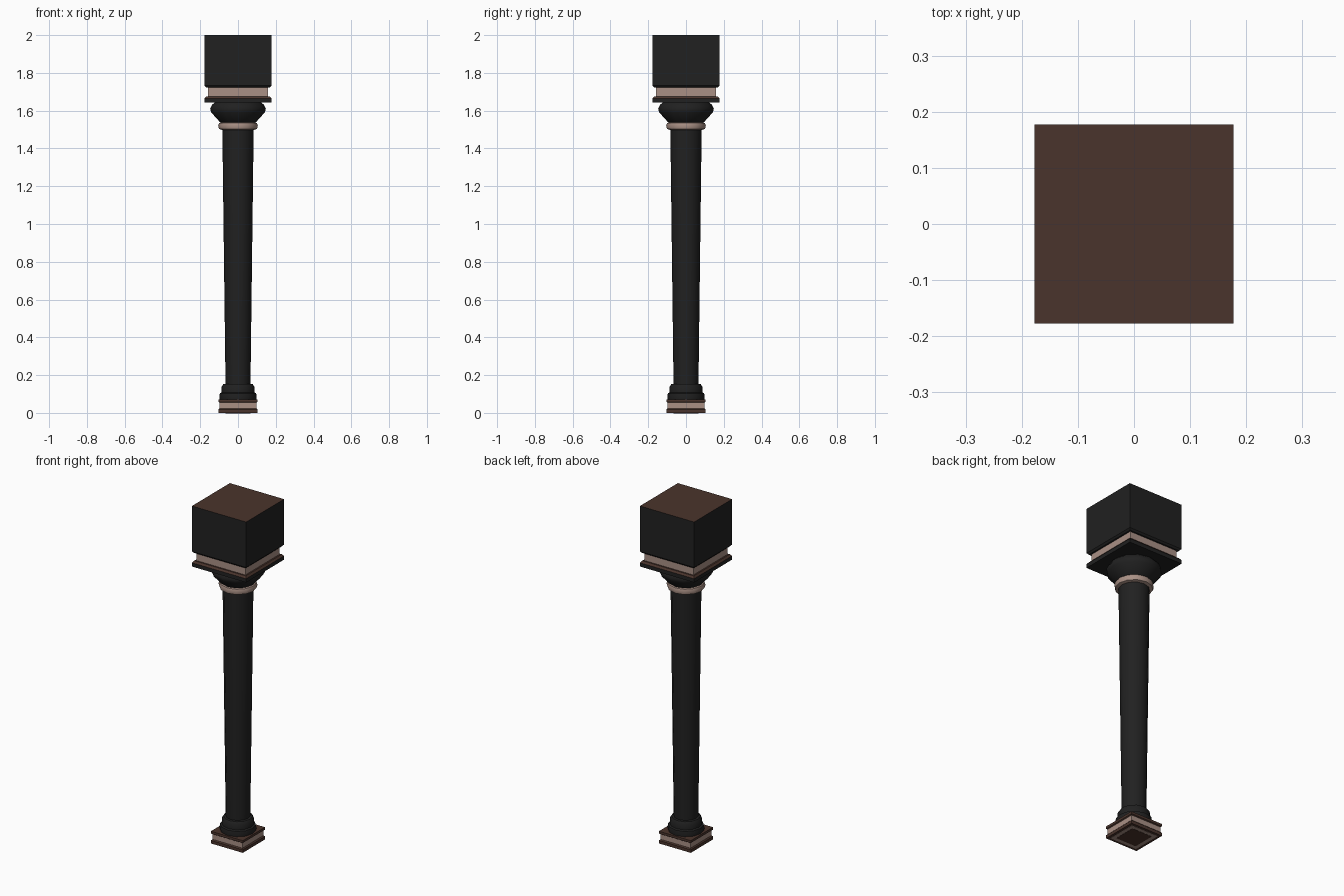
import bpy, bmesh, math

if "Cube" in bpy.data.objects:
    bpy.data.objects.remove(bpy.data.objects["Cube"])


def mat(name, rgb):
    m = bpy.data.materials.new(name)
    m.diffuse_color = (*rgb, 1)
    m.use_nodes = True
    m.node_tree.nodes["Principled BSDF"].inputs["Base Color"].default_value = m.diffuse_color
    return m


BLACK = mat("black_iron", (0.015, 0.015, 0.015))
BROWN = mat("dark_brown", (0.068, 0.034, 0.025))
PINK = mat("dusty_pink", (0.40, 0.28, 0.235))


def finish(bm, name, mats, rule=None):
    bmesh.ops.recalc_face_normals(bm, faces=bm.faces)
    bm.normal_update()
    if rule:
        for f in bm.faces:
            f.material_index = rule(f)
    me = bpy.data.meshes.new(name)
    bm.to_mesh(me)
    bm.free()
    for m in mats:
        me.materials.append(m)
    ob = bpy.data.objects.new(name, me)
    bpy.context.collection.objects.link(ob)
    return ob


def loft(name, profile, sides, mats, rule=None, smooth=False):
    """Stack of regular polygon rings; 4 sides gives square slabs (r = half width)."""
    bm = bmesh.new()
    k = math.sqrt(2) if sides == 4 else 1
    off = math.pi / 4 if sides == 4 else 0
    rings = [[bm.verts.new((r * k * math.cos(off + 2 * math.pi * i / sides),
                            r * k * math.sin(off + 2 * math.pi * i / sides), z))
              for i in range(sides)] for r, z in profile]
    for a, b in zip(rings, rings[1:]):
        for i in range(sides):
            j = (i + 1) % sides
            bm.faces.new((a[i], a[j], b[j], b[i]))
    bm.faces.new(rings[0][::-1])
    bm.faces.new(rings[-1])
    ob = finish(bm, name, mats, rule)
    if smooth:
        bpy.context.view_layer.objects.active = ob
        ob.select_set(True)
        bpy.ops.object.shade_smooth_by_angle(angle=math.radians(40))
        ob.select_set(False)
    return ob


def top_is_brown(f):
    return 1 if f.normal.z > 0.3 else 0


# Square plinth: brown slab, pink band, brown slab
loft("plinth_bottom", [(0.104, 0), (0.104, 0.018), (0.098, 0.024)], 4, [BROWN])
loft("plinth_band", [(0.098, 0.02), (0.098, 0.056)], 4, [PINK])
loft("plinth_top", [(0.098, 0.054), (0.104, 0.058), (0.104, 0.072)], 4, [BROWN])

# Pink frame and dark centre under the plinth
loft("underside_frame", [(0.088, -0.001), (0.088, 0.002)], 4, [PINK])
loft("underside_centre", [(0.066, -0.002), (0.066, 0.002)], 4, [BROWN])

# Round base moulding and shaft, wider at the top
loft("base_moulding", [(0.097, 0.07), (0.099, 0.085), (0.096, 0.103), (0.087, 0.108),
                       (0.087, 0.138), (0.078, 0.152), (0.066, 0.154)], 12, [BLACK], smooth=True)
loft("shaft", [(0.066, 0.15), (0.083, 1.51)], 12, [BLACK], smooth=True)

# Pink neck ring and flared capital
loft("neck_ring", [(0.083, 1.498), (0.1, 1.503), (0.105, 1.519), (0.1, 1.534), (0.083, 1.54)],
     12, [PINK], smooth=True)
loft("capital", [(0.083, 1.53), (0.098, 1.542), (0.143, 1.592), (0.147, 1.61),
                 (0.138, 1.63), (0.122, 1.645)], 12, [BLACK], smooth=True)

# Square abacus, pink band and top block
loft("abacus", [(0.177, 1.643), (0.177, 1.665), (0.168, 1.676)], 4, [BLACK, BROWN], top_is_brown)
loft("abacus_band", [(0.159, 1.674), (0.159, 1.726)], 4, [PINK])
loft("top_block", [(0.168, 1.722), (0.177, 1.732), (0.177, 2.0)], 4, [BLACK, BROWN], top_is_brown)
